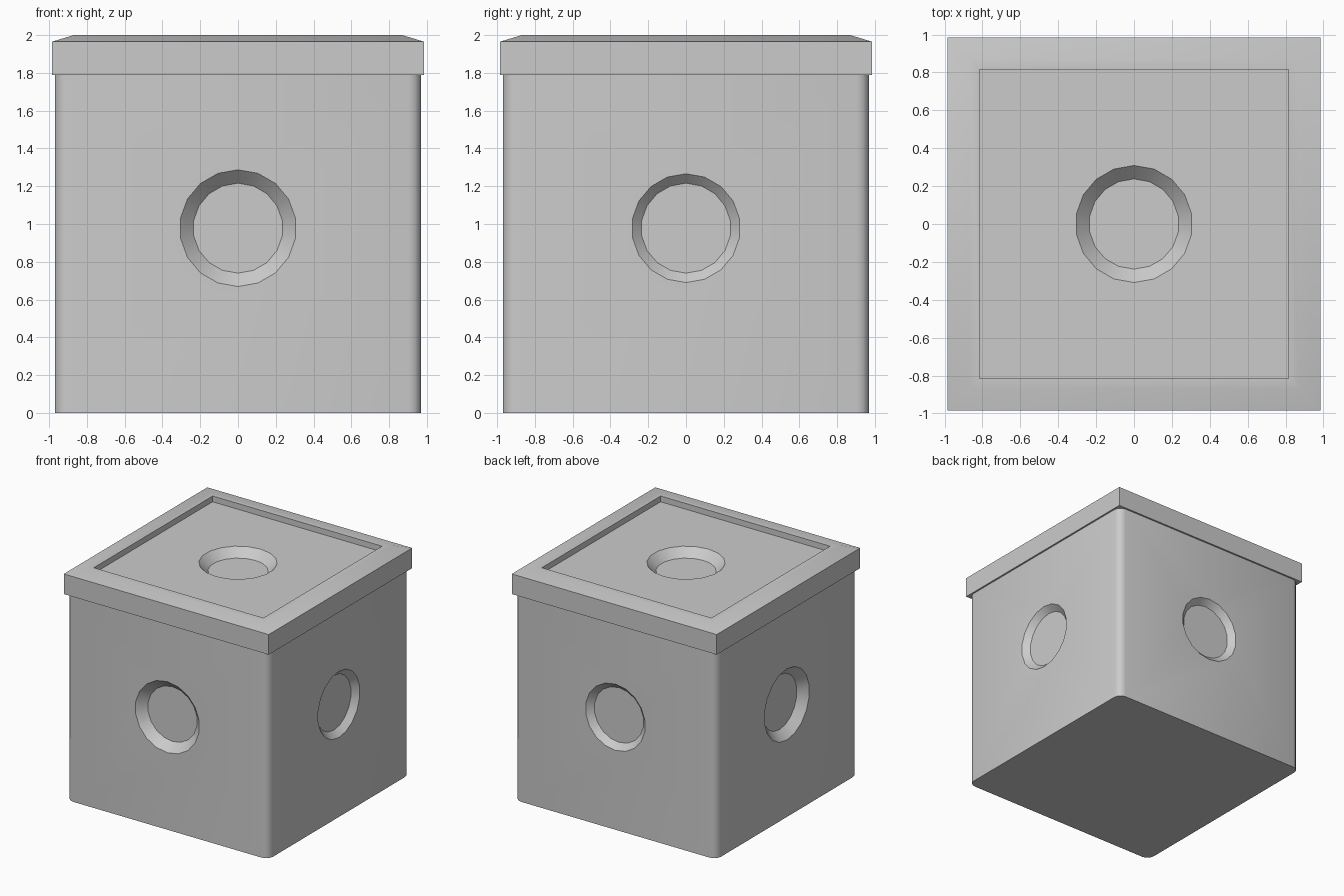
import bpy, bmesh
from math import radians
from mathutils import Matrix

if "Cube" in bpy.data.objects:
    bpy.data.objects.remove(bpy.data.objects["Cube"])

SIDES, INNER_R = 18, 0.238


def finish(name, bm):
    bmesh.ops.recalc_face_normals(bm, faces=bm.faces)
    mesh = bpy.data.meshes.new(name)
    bm.to_mesh(mesh)
    bm.free()
    ob = bpy.data.objects.new(name, mesh)
    bpy.context.collection.objects.link(ob)
    return ob


def smooth(ob, angle):
    bpy.ops.object.select_all(action='DESELECT')
    ob.select_set(True)
    bpy.context.view_layer.objects.active = ob
    bpy.ops.object.shade_smooth_by_angle(angle=radians(angle))


def box(name, half, z0, z1):
    bm = bmesh.new()
    bmesh.ops.create_cube(bm, size=1, matrix=Matrix.Translation((0, 0, (z0 + z1) / 2))
                          @ Matrix.Diagonal((2 * half, 2 * half, z1 - z0, 1)))
    return bm


def cut_pit(target, name, placement, outer_r):
    """Cut a tapered 18-sided pit; local +z points out of the surface."""
    depth, over = outer_r - INNER_R, 0.02
    bm = bmesh.new()
    bmesh.ops.create_cone(bm, cap_ends=True, segments=SIDES, radius1=INNER_R,
                          radius2=outer_r + over, depth=depth + over,
                          matrix=placement @ Matrix.Translation((0, 0, (over - depth) / 2))
                          @ Matrix.Rotation(radians(90), 4, 'Z'))
    cutter = finish(name, bm)
    cutter.hide_render = True
    mod = target.modifiers.new(name, 'BOOLEAN')
    mod.operation, mod.solver, mod.object = 'DIFFERENCE', 'EXACT', cutter
    bpy.context.view_layer.objects.active = target
    bpy.ops.object.modifier_apply(modifier=name)
    bpy.data.objects.remove(cutter)


# Body with rounded upright corners
bm = box("body", 0.97, 0, 1.80)
upright = [e for e in bm.edges if abs(e.verts[0].co.z - e.verts[1].co.z) > 1]
bmesh.ops.bevel(bm, geom=upright, offset=0.065, segments=3, profile=0.5, affect='EDGES')
body = finish("body", bm)

# Pits in the four walls, larger on front and left
for i, (side, radius) in enumerate((("front", 0.309), ("right", 0.288),
                                    ("back", 0.288), ("left", 0.309))):
    place = (Matrix.Translation((0, 0, 0.978)) @ Matrix.Rotation(radians(90 * i), 4, 'Z')
             @ Matrix.Translation((0, -0.97, 0)) @ Matrix.Rotation(radians(90), 4, 'X')
             @ Matrix.Rotation(radians(90), 4, 'Z'))
    cut_pit(body, side + "_pit", place, radius)
smooth(body, 35)

# Lid: square rings stacked from the underside up over the rim into the recess
bm = bmesh.new()
rings = []
for half, z in ((0.985, 1.79), (0.985, 1.965), (0.87, 2.0), (0.815, 2.0), (0.815, 1.95)):
    rings.append([bm.verts.new((x * half, y * half, z))
                  for x, y in ((-1, -1), (1, -1), (1, 1), (-1, 1))])
for lower, upper in zip(rings, rings[1:]):
    for i in range(4):
        j = (i + 1) % 4
        bm.faces.new((lower[i], lower[j], upper[j], upper[i]))
bm.faces.new(rings[0])
bm.faces.new(rings[-1])
lid = finish("lid", bm)

# Pit in the lid panel
cut_pit(lid, "lid_pit", Matrix.Translation((0, 0, 1.95)) @ Matrix.Rotation(radians(90), 4, 'Z'), 0.309)
smooth(lid, 35)
